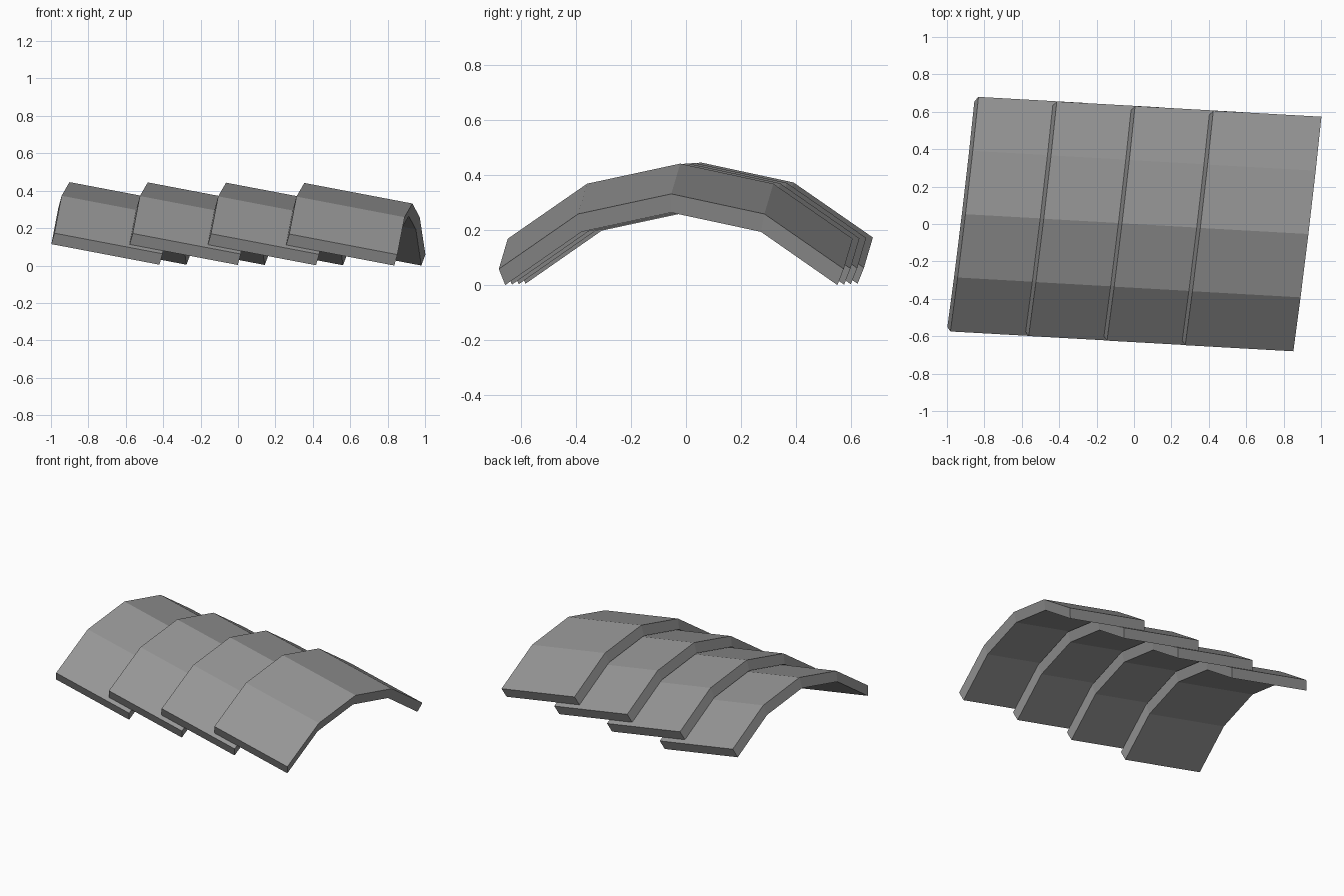
import bpy
from mathutils import Vector

if "Cube" in bpy.data.objects:
    bpy.data.objects.remove(bpy.data.objects["Cube"])

# Directions of one plate: along its length (sloping down) and half its width
ALONG = Vector((0.578, -0.0325, -0.11))
ACROSS = Vector((0.075, 0.627, 0))
STEP = Vector((0.4185, -0.0245, -0.0015))
FIRST = Vector((-0.901, 0.0525, 0.446))
TILT = Vector((-0.018, 0, 0))

# Arch cross-section: (fraction of half width, height below ridge)
outer = [(-1, -0.273), (-0.54, -0.073), (0, 0), (0.54, -0.073), (1, -0.273)]
inner = [(-0.963, -0.3315), (-0.52, -0.138), (0, -0.068), (0.52, -0.138), (0.963, -0.3315)]


def plate_mesh():
    n = len(outer)
    verts = []
    for s in (0, 1):
        for prof, shift in ((outer, Vector()), (inner, TILT)):
            # lower points lean slightly back, as the end is square to the slope
            verts += [ALONG * s + ACROSS * t + Vector((h * 0.02, 0, h)) + shift
                      for t, h in prof]
    o0, i0, o1, i1 = 0, n, 2 * n, 3 * n
    faces = []
    for k in range(n - 1):
        faces.append((o0 + k, o1 + k, o1 + k + 1, o0 + k + 1))   # top
        faces.append((i0 + k, i0 + k + 1, i1 + k + 1, i1 + k))   # underside
        faces.append((o0 + k, o0 + k + 1, i0 + k + 1, i0 + k))   # upper end
        faces.append((o1 + k, i1 + k, i1 + k + 1, o1 + k + 1))   # lower end
    e = n - 1
    faces.append((o0, i0, i1, o1))                               # front rim
    faces.append((o0 + e, o1 + e, i1 + e, i0 + e))               # back rim
    me = bpy.data.meshes.new("arched_plate")
    me.from_pydata(verts, [], faces)
    me.update()
    return me


# Dark grey finish
mat = bpy.data.materials.new("dark_grey")
mat.diffuse_color = (0.30, 0.30, 0.30, 1)
mat.use_nodes = True
mat.node_tree.nodes["Principled BSDF"].inputs["Base Color"].default_value = mat.diffuse_color

# Four overlapping plates sharing one mesh
mesh = plate_mesh()
mesh.materials.append(mat)
for i in range(4):
    ob = bpy.data.objects.new(f"arched_plate_{i + 1}", mesh)
    ob.location = FIRST + STEP * i
    bpy.context.collection.objects.link(ob)
